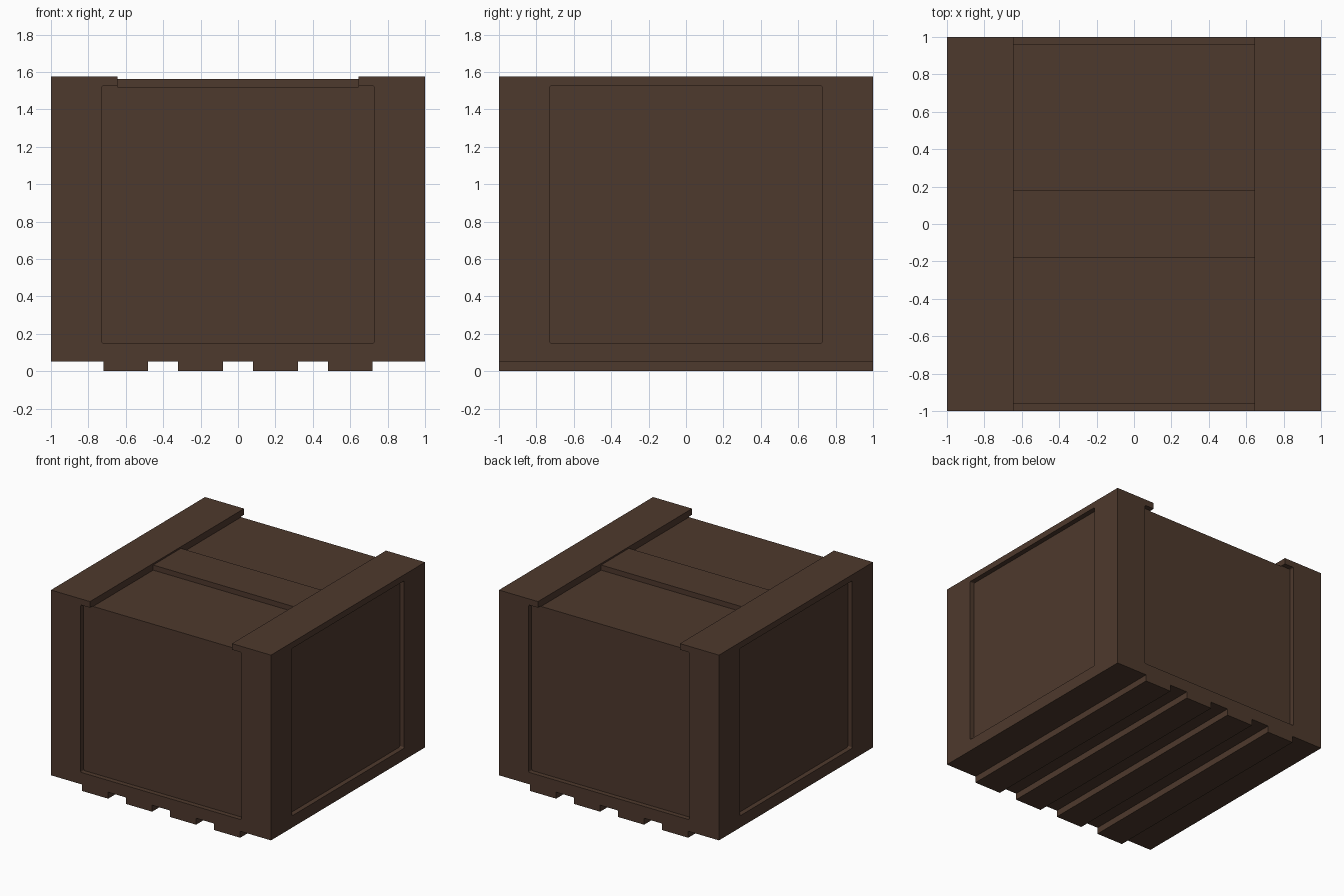
import bpy
import bmesh
from mathutils import Matrix, Vector

cube = bpy.data.objects.get("Cube")
if cube:
    bpy.data.objects.remove(cube, do_unlink=True)

wood = bpy.data.materials.new("dark_brown_wood")
wood.use_nodes = True
color = (0.076, 0.041, 0.026, 1)
wood.diffuse_color = color
bsdf = next(n for n in wood.node_tree.nodes if n.type == 'BSDF_PRINCIPLED')
bsdf.inputs["Base Color"].default_value = color
bsdf.inputs["Roughness"].default_value = 0.9

BASE, LID, TOP = 0.053, 1.52, 1.575
RAIL_X = 0.645
PANEL_HALF, PANEL_LOW, PANEL_HIGH = 0.73, 0.15, 1.525
DEPTH = 0.04


def make_object(name, bm):
    bmesh.ops.recalc_face_normals(bm, faces=bm.faces)
    mesh = bpy.data.meshes.new(name)
    bm.to_mesh(mesh)
    bm.free()
    mesh.materials.append(wood)
    obj = bpy.data.objects.new(name, mesh)
    bpy.context.collection.objects.link(obj)
    return obj


def box_mesh(low, high):
    low, high = Vector(low), Vector(high)
    bm = bmesh.new()
    size = Matrix.Diagonal((*(high - low), 1))
    bmesh.ops.create_cube(bm, size=1, matrix=Matrix.Translation((low + high) / 2) @ size)
    return bm


# Crate body: front outline with two raised rails, extruded front to back
bm = bmesh.new()
outline = [(-1, BASE), (1, BASE), (1, TOP), (RAIL_X, TOP), (RAIL_X, LID),
           (-RAIL_X, LID), (-RAIL_X, TOP), (-1, TOP)]
face = bm.faces.new([bm.verts.new((x, -1, z)) for x, z in outline])
extruded = bmesh.ops.extrude_face_region(bm, geom=[face])
moved = [v for v in extruded["geom"] if isinstance(v, bmesh.types.BMVert)]
bmesh.ops.translate(bm, verts=moved, vec=(0, 2, 0))
body = make_object("crate_body", bm)

# Recessed panels on all four sides, cut with slightly rounded corners
for i in range(4):
    bm = box_mesh((-PANEL_HALF, -1.2, PANEL_LOW), (PANEL_HALF, -1 + DEPTH, PANEL_HIGH))
    corners = [e for e in bm.edges
               if abs(e.verts[0].co.y - e.verts[1].co.y) > 0.1]
    bmesh.ops.bevel(bm, geom=corners, offset=0.01, segments=3, profile=0.5, affect='EDGES')
    bmesh.ops.rotate(bm, verts=bm.verts, matrix=Matrix.Rotation(i * 1.5707963, 3, 'Z'))
    cutter = make_object("panel_cutter", bm)
    cutter.hide_render = True
    cut = body.modifiers.new("panel_recess", 'BOOLEAN')
    cut.operation = 'DIFFERENCE'
    cut.solver = 'EXACT'
    cut.object = cutter
    bpy.context.view_layer.objects.active = body
    bpy.ops.object.modifier_apply(modifier=cut.name)
    bpy.data.objects.remove(cutter, do_unlink=True)

# Raised plank across the middle of the lid
make_object("lid_plank", box_mesh((-RAIL_X, -0.18, LID), (RAIL_X, 0.18, 1.562)))

# Four skids running front to back underneath
for i in range(4):
    x = -0.6 + 0.4 * i
    make_object(f"skid_{i + 1}", box_mesh((x - 0.12, -1, 0), (x + 0.12, 1, BASE)))
